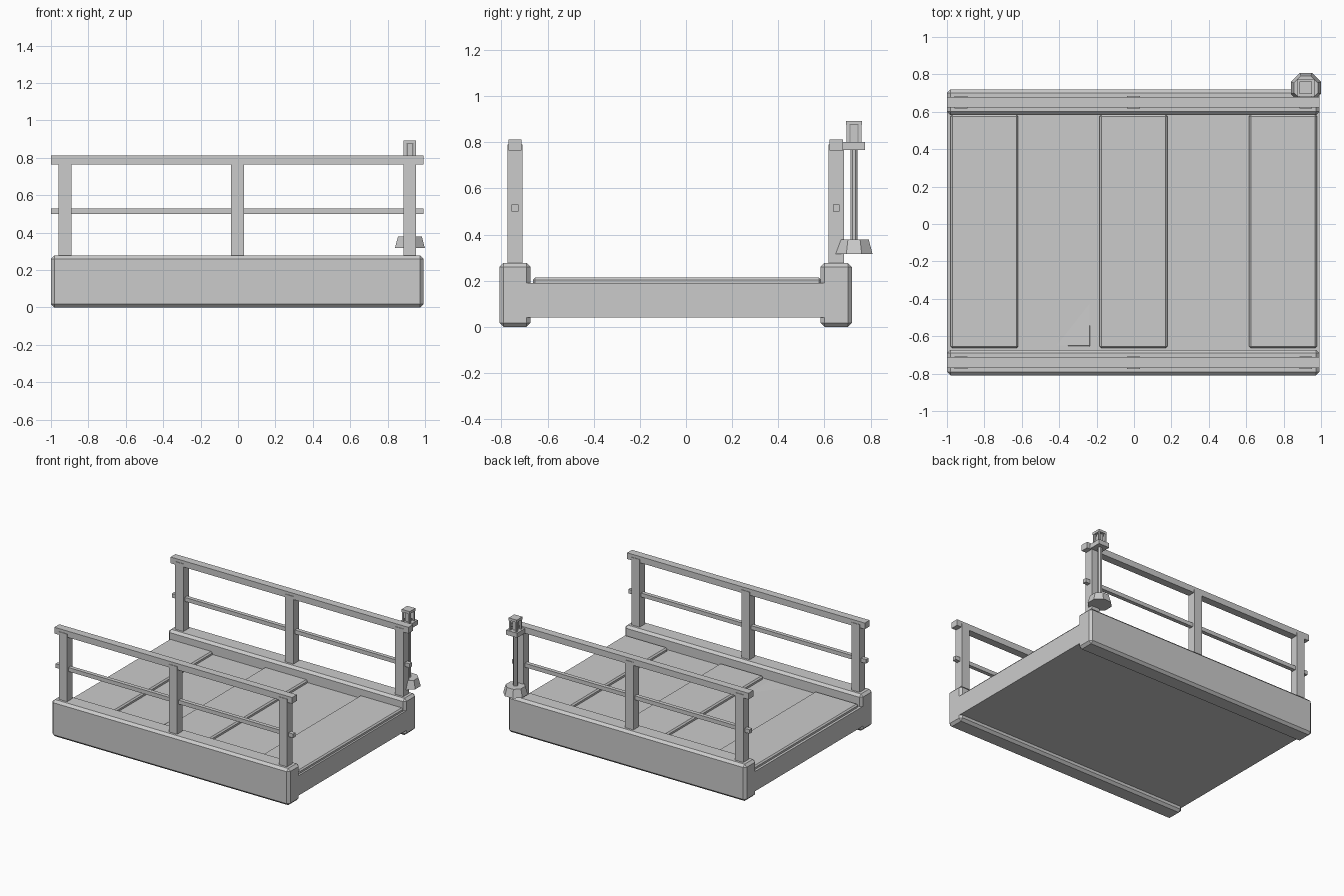
import bpy, bmesh
from math import cos, pi
from mathutils import Matrix, Vector

if "Cube" in bpy.data.objects:
    bpy.data.objects.remove(bpy.data.objects["Cube"])


def finish(name, bm, bevel=0.0):
    me = bpy.data.meshes.new(name)
    bm.to_mesh(me)
    bm.free()
    ob = bpy.data.objects.new(name, me)
    bpy.context.collection.objects.link(ob)
    if bevel:
        mod = ob.modifiers.new("chamfer", 'BEVEL')
        mod.width = bevel
        mod.segments = 1
    return ob


def box(name, x, y, z, bevel=0.0):
    """Box from (min, max) ranges, with its origin at the centre."""
    size = Vector((x[1] - x[0], y[1] - y[0], z[1] - z[0]))
    bm = bmesh.new()
    bmesh.ops.create_cube(bm, size=1, matrix=Matrix.Diagonal((*size, 1)))
    ob = finish(name, bm, bevel)
    ob.location = (sum(x) / 2, sum(y) / 2, sum(z) / 2)
    return ob


def octagon(name, cx, cy, z, w_bottom, w_top):
    """Eight-sided frustum with flats facing the axes; widths across flats."""
    bm = bmesh.new()
    k = 2 * cos(pi / 8)
    bmesh.ops.create_cone(bm, cap_ends=True, segments=8,
                          radius1=w_bottom / k, radius2=w_top / k,
                          depth=z[1] - z[0],
                          matrix=Matrix.Rotation(pi / 8, 4, 'Z'))
    ob = finish(name, bm)
    ob.location = (cx, cy, sum(z) / 2)
    return ob


X0, X1 = -1.0, 0.992

# Deck slab between the two side beams
box("deck", (X0, X1), (-0.692, 0.602), (0.04, 0.19))

# Side beams with their railings
for side, yc in (("front", -0.741), ("back", 0.651)):
    box(side + "_beam", (X0, X1), (yc - 0.068, yc + 0.068), (0, 0.278), 0.018)
    for i, xc in enumerate((-0.925, -0.003, 0.919)):
        box(f"{side}_post_{i}", (xc - 0.034, xc + 0.034),
            (yc - 0.033, yc + 0.033), (0.27, 0.79))
    box(side + "_top_rail", (X0, X1), (yc - 0.029, yc + 0.029), (0.765, 0.812))
    box(side + "_middle_rail", (X0, X1), (yc - 0.015, yc + 0.015), (0.50, 0.53))

# Raised planks
for i, xc in enumerate((-0.80, -0.003, 0.797)):
    box(f"plank_{i}", (xc - 0.181, xc + 0.181), (-0.664, 0.586), (0.17, 0.214), 0.01)

# Sunken plank, tilted so that one corner pokes out of the deck
loose = box("loose_plank", (-0.59, -0.232), (-0.656, 0.58), (0.135, 0.179), 0.006)
loose.rotation_euler = (-0.018, -0.023, 0)

# Lamp post on the back right corner: flared foot, pole, collar, lantern
LX, LY = 0.919, 0.728
octagon("lamp_foot", LX, LY, (0.317, 0.378), 0.16, 0.128)
octagon("lamp_pole", LX, LY, (0.37, 0.77), 0.03, 0.03)
box("lamp_collar", (LX - 0.046, LX + 0.046), (LY - 0.047, LY + 0.047), (0.767, 0.802))
box("lantern_cap", (LX - 0.034, LX + 0.034), (LY - 0.034, LY + 0.034), (0.874, 0.893))
box("lantern_core", (LX - 0.016, LX + 0.016), (LY - 0.016, LY + 0.016), (0.80, 0.876))
for sx in (-1, 1):
    for sy in (-1, 1):
        px, py = LX + sx * 0.026, LY + sy * 0.026
        box("lantern_bar", (px - 0.007, px + 0.007), (py - 0.007, py + 0.007),
            (0.80, 0.876))
